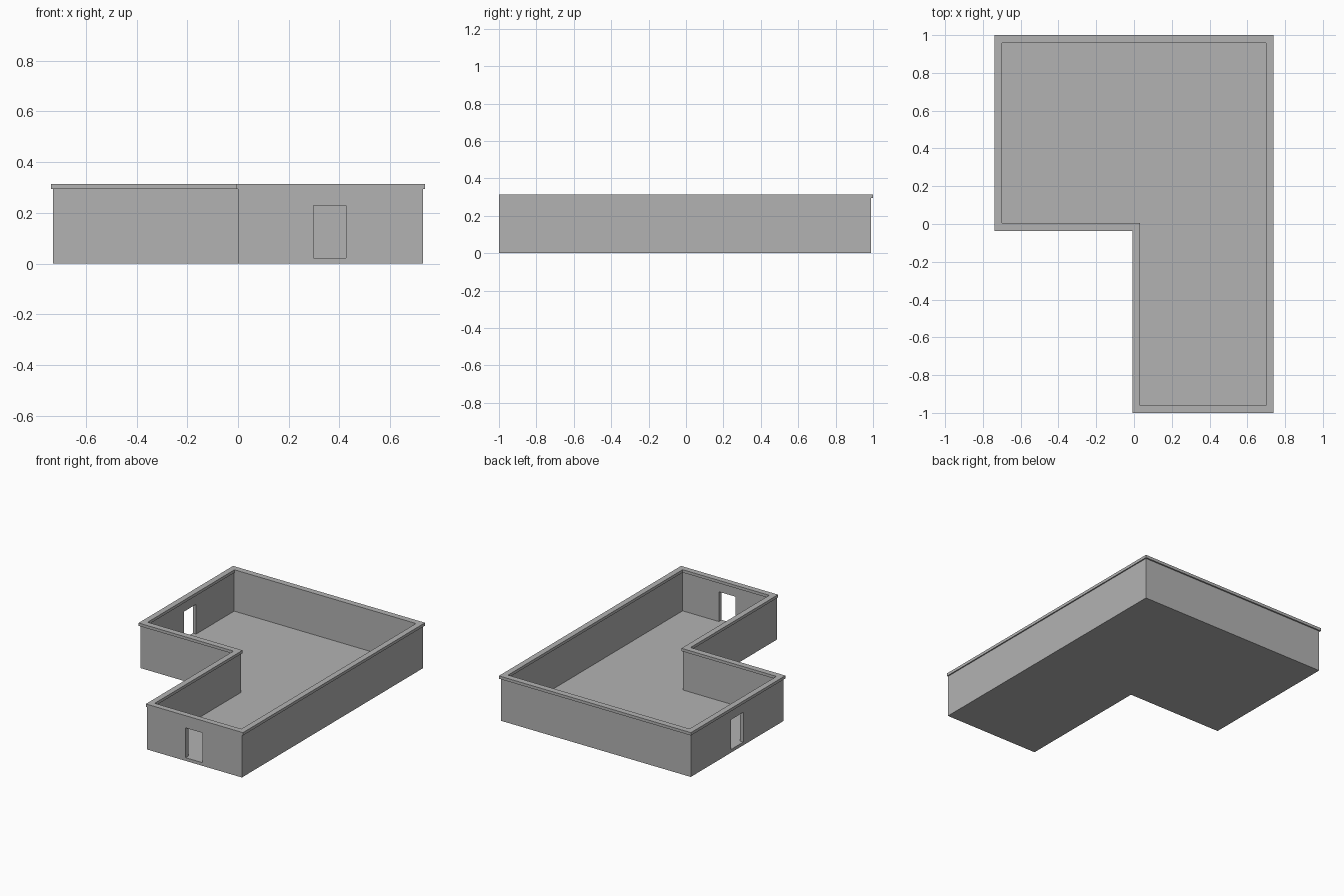
import bpy, bmesh

if "Cube" in bpy.data.objects:
    bpy.data.objects.remove(bpy.data.objects["Cube"])

FLOOR_TOP, WALL_TOP, CAP_TOP = 0.022, 0.294, 0.314

plaster = bpy.data.materials.new("plain grey")
plaster.diffuse_color = (0.45, 0.45, 0.45, 1)
plaster.use_nodes = True
plaster.node_tree.nodes["Principled BSDF"].inputs["Base Color"].default_value = plaster.diffuse_color


def l_outline(left, right, front, back, notch_x, notch_y):
    """Counter-clockwise L-shaped plan."""
    return [(left, notch_y), (notch_x, notch_y), (notch_x, front),
            (right, front), (right, back), (left, back)]


def finish(name, bm):
    bmesh.ops.recalc_face_normals(bm, faces=bm.faces[:])
    me = bpy.data.meshes.new(name)
    bm.to_mesh(me)
    bm.free()
    ob = bpy.data.objects.new(name, me)
    bpy.context.collection.objects.link(ob)
    me.materials.append(plaster)
    return ob


def prism(name, outline, z0, z1):
    bm = bmesh.new()
    face = bm.faces.new([bm.verts.new((x, y, z0)) for x, y in outline])
    ext = bmesh.ops.extrude_face_region(bm, geom=[face], use_keep_orig=True)
    top = [g for g in ext["geom"] if isinstance(g, bmesh.types.BMVert)]
    bmesh.ops.translate(bm, verts=top, vec=(0, 0, z1 - z0))
    return finish(name, bm)


def ring(name, outer, inner, z0, z1):
    bm = bmesh.new()
    loops = [[bm.verts.new((x, y, z)) for x, y in o]
             for o, z in ((outer, z0), (outer, z1), (inner, z1), (inner, z0))]
    n = len(outer)
    for k in range(4):
        a, b = loops[k], loops[(k + 1) % 4]
        for i in range(n):
            j = (i + 1) % n
            bm.faces.new((a[i], a[j], b[j], b[i]))
    return finish(name, bm)


def box_outline(x0, x1, y0, y1):
    return [(x0, y0), (x1, y0), (x1, y1), (x0, y1)]


def cut(target, cutter):
    """Subtract the cutter for good and remove it."""
    cutter.hide_render = True
    mod = target.modifiers.new("cut", "BOOLEAN")
    mod.operation, mod.solver, mod.object = "DIFFERENCE", "EXACT", cutter
    bpy.context.view_layer.objects.active = target
    bpy.ops.object.modifier_apply(modifier=mod.name)
    bpy.data.objects.remove(cutter)


# Floor and walls in one open-topped shell
shell = prism("floor_and_walls", l_outline(-0.73, 0.73, -1.0, 0.99, 0.0, -0.03), 0, WALL_TOP)
cut(shell, prism("room_cutter", l_outline(-0.705, 0.705, -0.97, 0.965, 0.025, -0.005),
                 FLOOR_TOP, 0.5))

# Doorways in the front wall and the left wall
cut(shell, prism("front_door_cutter", box_outline(0.297, 0.427, -1.1, -0.9), FLOOR_TOP, 0.229))
cut(shell, prism("left_door_cutter", box_outline(-0.8, -0.65, 0.413, 0.547), FLOOR_TOP, 0.229))

# Coping that overhangs the walls, flush at the front
ring("wall_coping", l_outline(-0.738, 0.738, -1.0, 1.0, -0.008, -0.038),
     l_outline(-0.698, 0.698, -0.96, 0.958, 0.032, 0.004), WALL_TOP, CAP_TOP)
